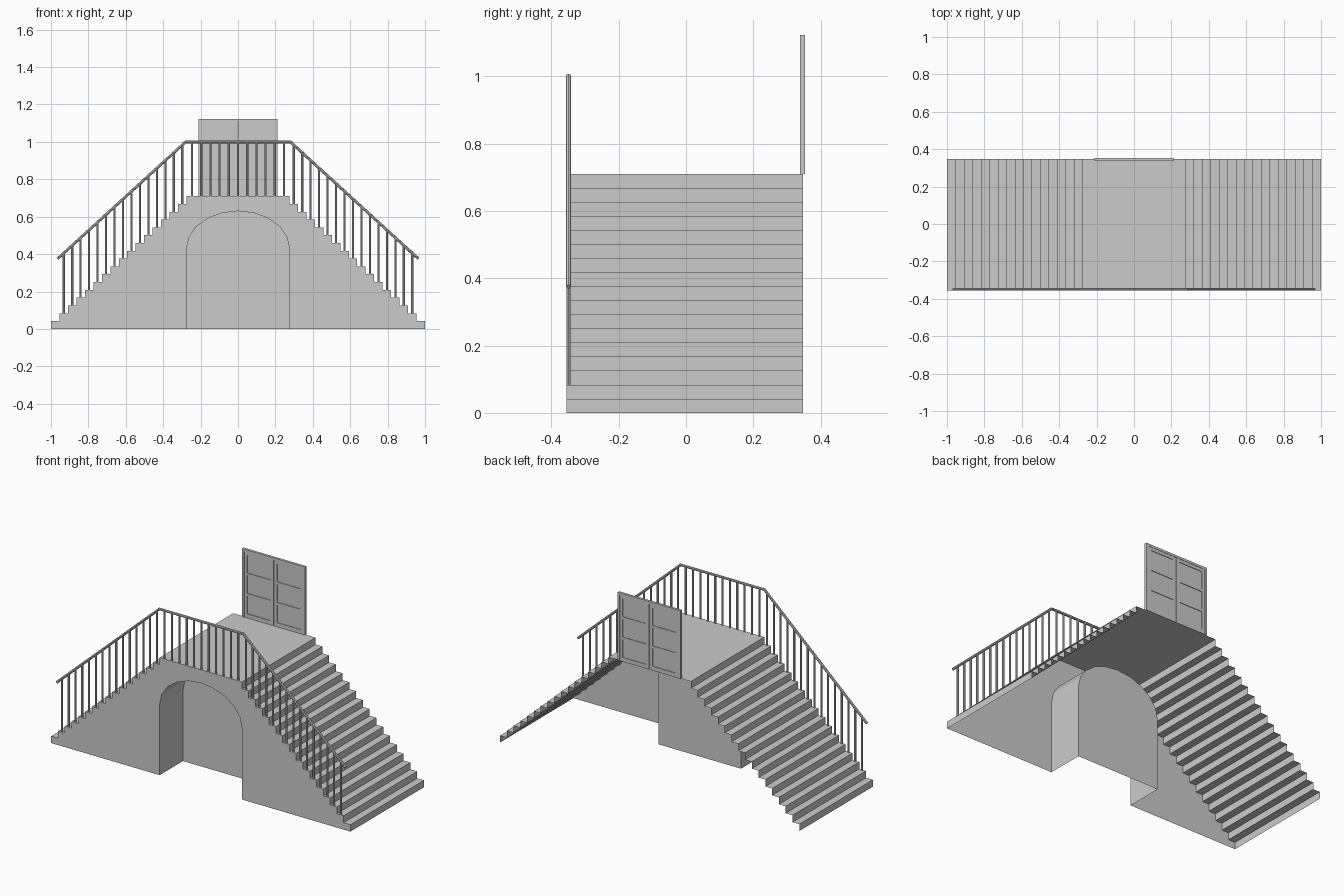
import bpy, bmesh, math
from mathutils import Vector

if "Cube" in bpy.data.objects:
    bpy.data.objects.remove(bpy.data.objects["Cube"])

grey = bpy.data.materials.new("stone_grey")
grey.diffuse_color = (0.6, 0.6, 0.6, 1)
grey.use_nodes = True
grey.node_tree.nodes["Principled BSDF"].inputs["Base Color"].default_value = grey.diffuse_color

YF, YB = -0.355, 0.347           # front and back of the stairs
STEPS, TOP, PLAT = 17, 0.71, 0.275
RISE, RUN = TOP / STEPS, (1 - PLAT) / (STEPS - 1)
RAIL_Y = -0.349


def finish(bm, name, recalc=True):
    if recalc:
        bmesh.ops.recalc_face_normals(bm, faces=bm.faces)
    me = bpy.data.meshes.new(name)
    bm.to_mesh(me)
    bm.free()
    me.materials.append(grey)
    ob = bpy.data.objects.new(name, me)
    bpy.context.collection.objects.link(ob)
    return ob


def strip(bm, pts, y0, y1):
    # extrude an open x/z outline along y
    a = [bm.verts.new((x, y0, z)) for x, z in pts]
    b = [bm.verts.new((x, y1, z)) for x, z in pts]
    for i in range(len(pts) - 1):
        bm.faces.new((a[i], a[i + 1], b[i + 1], b[i]))


def wall(bm, pts, y):
    bm.faces.new([bm.verts.new((x, y, z)) for x, z in pts])


def box(bm, x0, x1, y0, y1, z0, z1):
    vs = bmesh.ops.create_cube(bm, size=1)["verts"]
    for v in vs:
        v.co = Vector(((x0 + x1) / 2 + v.co.x * (x1 - x0),
                       (y0 + y1) / 2 + v.co.y * (y1 - y0),
                       (z0 + z1) / 2 + v.co.z * (z1 - z0)))


# stepped outline, right to left
right = []
for i in range(STEPS):
    x = 1 - i * RUN
    right += [(x, i * RISE), (x, (i + 1) * RISE)]
outline = right + [(-x, z) for x, z in reversed(right)]

# arch outline, left foot to right foot
SPRING, RISE_A, SEG = 0.43, 0.2, 10
arch = [(-PLAT, 0)]
for i in range(SEG + 1):
    t = math.pi * (1 - i / SEG)
    arch.append((PLAT * math.cos(t), SPRING + RISE_A * math.sin(t)))
arch.append((PLAT, 0))

# stairs: open shell of treads and risers with the front wall
bm = bmesh.new()
strip(bm, outline, YF, YB)
wall(bm, outline + arch, YF)
bmesh.ops.remove_doubles(bm, verts=bm.verts, dist=0.0001)
finish(bm, "double_staircase")

# alcove: barrel lining and back wall
bm = bmesh.new()
strip(bm, arch, YF, -0.132)
wall(bm, arch, -0.132)
bmesh.ops.remove_doubles(bm, verts=bm.verts, dist=0.0001)
finish(bm, "arched_alcove")

# handrail: one mitred round tube
R = 0.0075
path = [Vector((x, RAIL_Y, z)) for x, z in
        ((-0.965, 0.375), (-0.28, 1.0), (0.28, 1.0), (0.965, 0.375))]
bm = bmesh.new()
rings = []
for i, p in enumerate(path):
    d0 = (p - path[i - 1]).normalized() if i else (path[1] - p).normalized()
    d1 = (path[i + 1] - p).normalized() if i < 3 else d0
    t = (d0 + d1).normalized()
    n = Vector((-t.z, 0, t.x)) / max(0.3, t.dot(d0))
    rings.append([bm.verts.new(p + n * R * math.cos(a) + Vector((0, R * math.sin(a), 0)))
                  for a in (k * math.pi / 4 for k in range(8))])
for a, b in zip(rings, rings[1:]):
    for k in range(8):
        bm.faces.new((a[k], a[(k + 1) % 8], b[(k + 1) % 8], b[k]))
bm.faces.new(rings[0])
bm.faces.new(rings[-1])
finish(bm, "handrail")

# balusters: one per tread plus a row on the landing
posts = [(k * 0.0492, TOP) for k in range(-5, 6)]
for i in range(1, STEPS - 1):
    x = 1 - (i + 0.5) * RUN
    posts += [(x, (i + 1) * RISE), (-x, (i + 1) * RISE)]
bm = bmesh.new()
for x, z0 in posts:
    z1 = min(1.0, 1.0 - (abs(x) - 0.28) * 0.625 / 0.685)
    vs = bmesh.ops.create_cone(bm, cap_ends=True, segments=8, radius1=0.006,
                               radius2=0.006, depth=z1 - z0)["verts"]
    bmesh.ops.translate(bm, verts=vs, vec=(x, RAIL_Y, (z0 + z1) / 2))
finish(bm, "balusters")

# double door: thin core with stiles and rails standing proud on both sides
bm = bmesh.new()
D0, D1 = 0.340, 0.351
for s in (-1, 1):
    def bar(x0, x1, y0, y1, z0, z1):
        box(bm, *sorted((s * x0, s * x1)), y0, y1, z0, z1)
    bar(0.002, 0.198, 0.3435, 0.3475, TOP, 1.108)
    bar(0.002, 0.022, D0, D1, TOP, 1.108)
    bar(0.178, 0.196, D0, D1, TOP, 1.108)
    for z0, z1 in ((TOP, 0.735), (0.843, 0.858), (0.966, 0.981), (1.089, 1.108)):
        bar(0.022, 0.178, D0, D1, z0, z1)
finish(bm, "door_leaves")

# door frame
bm = bmesh.new()
for s in (-1, 1):
    box(bm, *sorted((s * 0.196, s * 0.21)), 0.338, 0.353, TOP, 1.122)
box(bm, -0.196, 0.196, 0.338, 0.353, 1.108, 1.122)
finish(bm, "door_frame")
